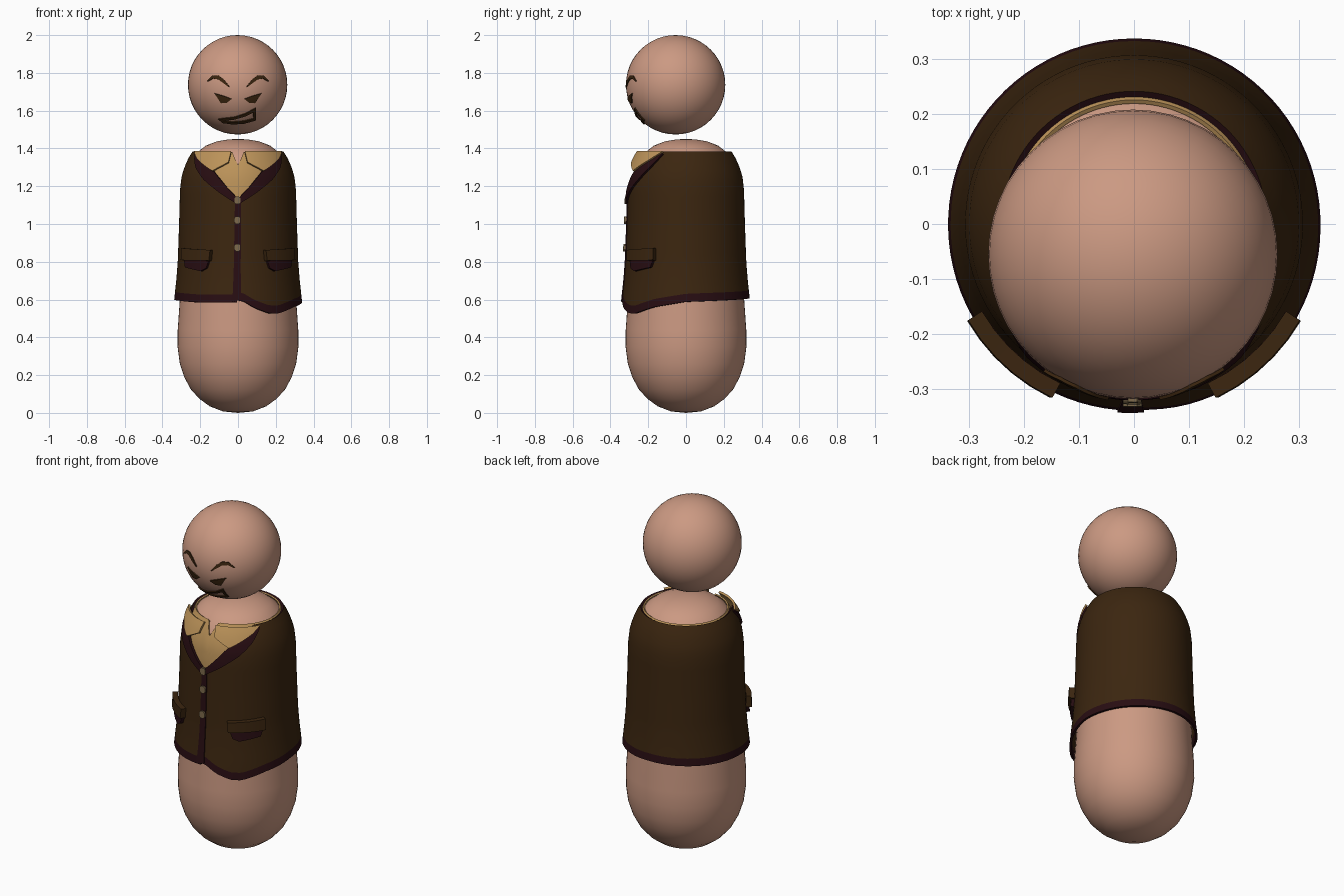
import bpy, bmesh
from math import sin, cos, sqrt, radians, pi

cube = bpy.data.objects.get("Cube")
if cube:
    bpy.data.objects.remove(cube, do_unlink=True)


def material(name, rgb):
    m = bpy.data.materials.new(name)
    m.use_nodes = True
    m.diffuse_color = (*rgb, 1)
    m.node_tree.nodes["Principled BSDF"].inputs["Base Color"].default_value = (*rgb, 1)
    return m


skin = material("skin", (0.60, 0.32, 0.225))
brown = material("jacket_brown", (0.044, 0.019, 0.005))
trim = material("dark_red_trim", (0.021, 0.004, 0.006))
tan = material("shirt_tan", (0.50, 0.29, 0.10))
horn = material("button_horn", (0.20, 0.14, 0.07))


def lerp(table, v):
    """Piecewise linear lookup."""
    for (a, fa), (b, fb) in zip(table, table[1:]):
        if v <= b:
            t = max(0, (v - a) / (b - a))
            return fa + (fb - fa) * t
    return table[-1][1]


def finish(name, bm, mats, thickness=0):
    mesh = bpy.data.meshes.new(name)
    bm.normal_update()
    bm.to_mesh(mesh)
    bm.free()
    ob = bpy.data.objects.new(name, mesh)
    bpy.context.collection.objects.link(ob)
    for m in mats:
        mesh.materials.append(m)
    bpy.ops.object.select_all(action='DESELECT')
    ob.select_set(True)
    bpy.context.view_layer.objects.active = ob
    if thickness:
        mod = ob.modifiers.new("thickness", 'SOLIDIFY')
        mod.thickness = thickness
        mod.offset = 0
        mod.material_offset_rim = len(mats) - 1
        bpy.ops.object.convert(target='MESH')
    bpy.ops.object.shade_smooth_by_angle(angle=radians(40))
    return ob


def grid(columns):
    """Skin a list of equally long point columns with quads."""
    bm = bmesh.new()
    vs = [[bm.verts.new(p) for p in col] for col in columns]
    rows = {}
    for a, b in zip(vs, vs[1:]):
        for j in range(len(a) - 1):
            rows[bm.faces.new((a[j], b[j], b[j + 1], a[j + 1]))] = j
    return bm, rows


def resample(line, n=5):
    pts = [tuple(u + (v - u) * k / n for u, v in zip(p, q))
           for p, q in zip(line, line[1:]) for k in range(n)]
    return pts + [line[-1]]


def sheet(name, edge_a, edge_b, place, mat, thickness, across=4):
    """Curved plate spanning two edges, laid on a surface by place()."""
    cols = []
    for a, b in zip(resample(edge_a), resample(edge_b)):
        cols.append([place(a[0] + (b[0] - a[0]) * k / across,
                           a[1] + (b[1] - a[1]) * k / across) for k in range(across + 1)])
    bm, _ = grid(cols)
    bmesh.ops.remove_doubles(bm, verts=bm.verts, dist=0.0003)
    return finish(name, bm, [mat], thickness)


def mirrored(line, side, centre=0):
    return [(side * a, b) for a, b in line]


# Body: rounded peg
body_profile = [(0, 0), (.08, .008), (.15, .035), (.205, .075), (.25, .125), (.285, .19),
                (.308, .26), (.32, .35), (.319, .44), (.308, .6), (.295, 1.1), (.278, 1.24),
                (.25, 1.33), (.215, 1.38), (.17, 1.415), (.11, 1.438), (.05, 1.448), (0, 1.45)]
bm, _ = grid([[(r * sin(i * pi / 32), -r * cos(i * pi / 32), z) for r, z in body_profile]
              for i in range(65)])
bmesh.ops.remove_doubles(bm, verts=bm.verts, dist=0.0005)
finish("body", bm, [skin])

# Head
HEAD, HR = (-.002, -.055, 1.737), .263
bm = bmesh.new()
bmesh.ops.create_uvsphere(bm, u_segments=48, v_segments=24, radius=HR)
bmesh.ops.translate(bm, verts=bm.verts, vec=HEAD)
finish("head", bm, [skin])

# Jacket surface: radius by height, angle 0 at the front, positive towards +x
JACKET = [(.5, .346), (.6, .337), (.7, .326), (.8, .318), (1, .311), (1.18, .306), (1.25, .298),
          (1.3, .283), (1.35, .26), (1.385, .238)]


def on_jacket(offset):
    def place(deg, z):
        r = lerp(JACKET, z) + offset
        return (r * sin(radians(deg)), -r * cos(radians(deg)), z)
    return place


# Jacket shell with a V neck and an uneven hem
HEM = [(0, .595), (5, .59), (15, .555), (28, .528), (38, .525), (60, .56), (90, .588),
       (180, .607), (270, .6), (320, .585), (360, .585)]
NECK = [(0, 1.12), (28, 1.235), (42, 1.32), (54, 1.38)]
HEM_WIDTH = .042
place = on_jacket(-.005)
columns = []
for i in range(91):
    deg = 1 + 358 * i / 90
    low = lerp(HEM, deg)
    high = lerp(NECK, min(deg, 360 - deg))
    base = low + HEM_WIDTH
    columns.append([place(deg, low)] +
                   [place(deg, base + (high - base) * k / 22) for k in range(23)])
bm, rows = grid(columns)
for f, row in rows.items():
    f.material_index = 1 if row == 0 else 0
finish("jacket", bm, [brown, trim], .012)

# Shirt with a notch at the throat
place = on_jacket(-.017)
columns = []
for i in range(97):
    deg = -180 + 360 * i / 96
    high = lerp([(0, 1.31), (8, 1.383)], abs(deg))
    columns.append([place(deg, 1.06 + (high - 1.06) * k / 12) for k in range(13)])
bm, _ = grid(columns)
bmesh.ops.remove_doubles(bm, verts=bm.verts, dist=0.0005)
finish("shirt", bm, [tan], .008)

# Front placket and buttons
sheet("placket", [(-5, .588), (-4, .75), (-3, 1.12)], [(3, .6), (2.5, .75), (3, 1.12)],
      on_jacket(.002), trim, .008)
for n, z in enumerate((1.125, 1.02, .875)):
    sheet(f"button_{n + 1}", [(-3.5, z - .01), (-2, z - .02), (1, z - .02), (2.5, z - .01)],
          [(-3.5, z + .01), (-2, z + .02), (1, z + .02), (2.5, z + .01)],
          on_jacket(.01), horn, .014)

# Lapels, collar flaps and pockets on both sides
for side, word in ((1, "left"), (-1, "right")):
    def add(name, a, b, offset, mat, thick):
        sheet(f"{word}_{name}", mirrored(a, side), mirrored(b, side), on_jacket(offset), mat, thick)

    add("lapel", [(1, 1.105), (18, 1.165), (36, 1.235), (50, 1.3), (62, 1.37)],
        [(1, 1.14), (10, 1.19), (20, 1.25), (31, 1.31), (46, 1.375)], .006, trim, .014)
    add("collar_flap", [(8, 1.382), (35, 1.382), (62, 1.382)],
        [(10, 1.325), (26, 1.28), (50, 1.345)], .018, tan, .012)
    add("pocket", [(30, .765), (36, .75), (56, .77)], [(26, .83), (36, .83), (60, .83)],
        .009, trim, .02)
    add("pocket_flap", [(26, .805), (60, .808)], [(25, .862), (60, .872)], .018, brown, .03)


# Painted face
def on_head(x, z):
    dx, dz = x - HEAD[0], z - HEAD[2]
    return (x, HEAD[1] - sqrt((HR + .003) ** 2 - dx * dx - dz * dz), z)


def face_part(name, a, b):
    sheet(name, a, b, on_head, brown, .006)


for side, word in ((1, "left"), (-1, "right")):
    face_part(f"{word}_eyebrow",
              mirrored([(.046, 1.728), (.075, 1.765), (.105, 1.787), (.135, 1.785), (.163, 1.757)], side),
              mirrored([(.048, 1.724), (.08, 1.748), (.105, 1.766), (.133, 1.77), (.16, 1.754)], side))
    face_part(f"{word}_eye",
              mirrored([(.034, 1.662), (.065, 1.674), (.09, 1.682), (.125, 1.692)], side),
              mirrored([(.04, 1.657), (.06, 1.642), (.09, 1.64), (.115, 1.68)], side))
outer = [(-.105, 1.556), (-.02, 1.566), (.04, 1.585), (.094, 1.615), (.094, 1.55),
         (.03, 1.532), (-.03, 1.529), (-.08, 1.536), (-.105, 1.556)]
inner = [(-.08, 1.548), (-.02, 1.554), (.04, 1.571), (.081, 1.592), (.082, 1.558),
         (.03, 1.545), (-.03, 1.541), (-.07, 1.545), (-.08, 1.548)]
face_part("grin", outer, inner)
